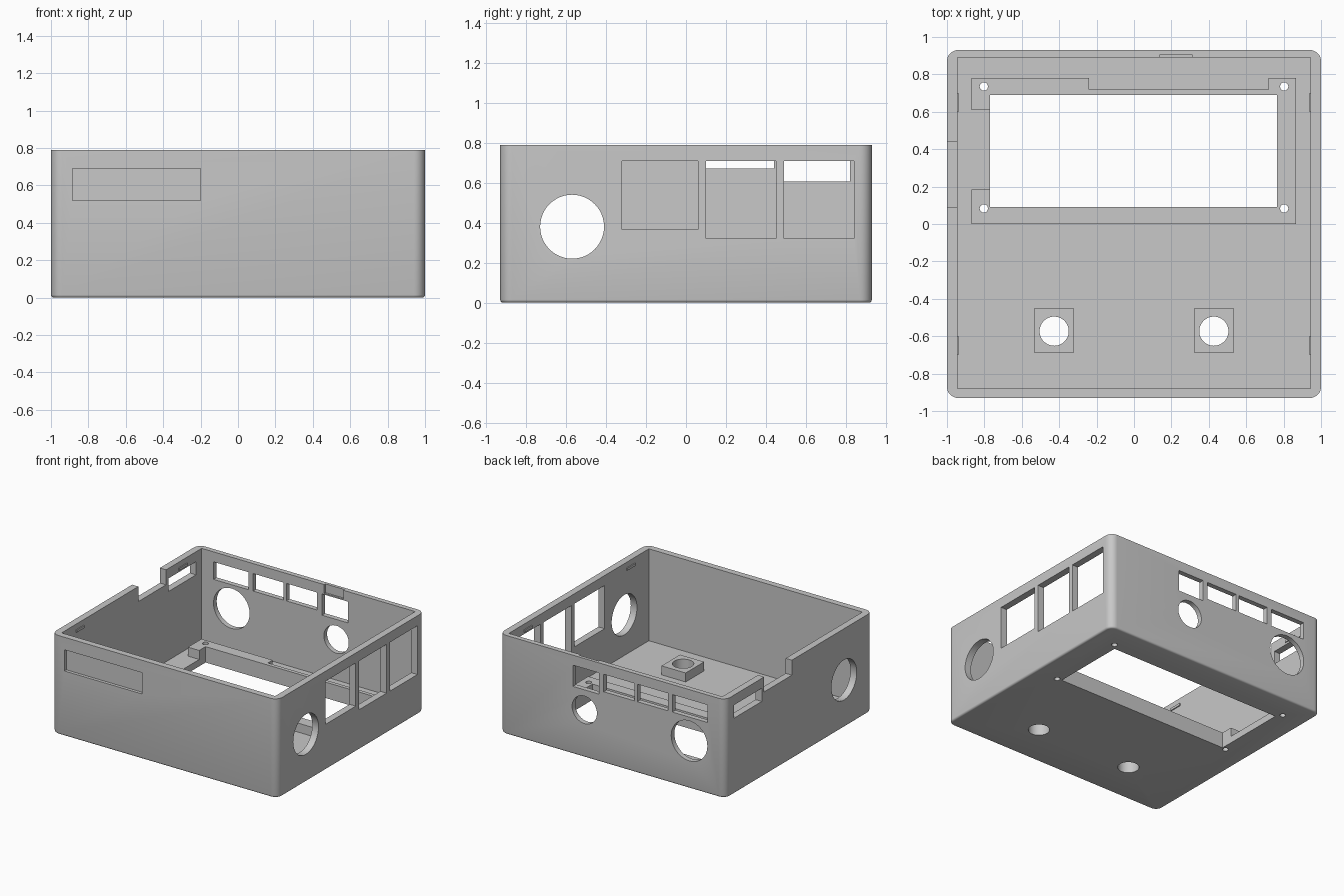
import bpy, bmesh, math
from mathutils import Matrix, Vector

cube = bpy.data.objects.get("Cube")
if cube:
    bpy.data.objects.remove(cube, do_unlink=True)

gray = bpy.data.materials.new("light gray plastic")
gray.use_nodes = True
color = (0.58, 0.58, 0.58, 1)
gray.diffuse_color = color
gray.node_tree.nodes["Principled BSDF"].inputs["Base Color"].default_value = color

TOP, WALL, FRAME_TOP = 0.79, 0.055, 0.127


def box(bm, x0, x1, y0, y1, z0, z1):
    mid = Vector((x0 + x1, y0 + y1, z0 + z1)) / 2
    size = Matrix.Diagonal((x1 - x0, y1 - y0, z1 - z0, 1))
    return bmesh.ops.create_cube(bm, size=1, matrix=Matrix.Translation(mid) @ size)


def rod(bm, center, radius, length, axis):
    turn = {"x": Matrix.Rotation(math.pi / 2, 4, "Y"),
            "y": Matrix.Rotation(math.pi / 2, 4, "X"),
            "z": Matrix.Identity(4)}[axis]
    bmesh.ops.create_cone(bm, cap_ends=True, segments=48, radius1=radius, radius2=radius,
                          depth=length, matrix=Matrix.Translation(center) @ turn)


def finish(bm, name):
    bmesh.ops.recalc_face_normals(bm, faces=bm.faces)
    mesh = bpy.data.meshes.new(name)
    bm.to_mesh(mesh)
    bm.free()
    mesh.materials.append(gray)
    obj = bpy.data.objects.new(name, mesh)
    bpy.context.collection.objects.link(obj)
    return obj


def cut(obj, cutter):
    mod = obj.modifiers.new("cut", "BOOLEAN")
    mod.operation, mod.solver, mod.object = "DIFFERENCE", "EXACT", cutter
    bpy.context.view_layer.objects.active = obj
    bpy.ops.object.modifier_apply(modifier=mod.name)


def smooth(obj):
    bpy.ops.object.select_all(action="DESELECT")
    obj.select_set(True)
    bpy.context.view_layer.objects.active = obj
    bpy.ops.object.shade_smooth_by_angle(angle=math.radians(35))


# Outer shell with rounded corners and a softened bottom edge
bm = bmesh.new()
box(bm, -1, 1, -0.93, 0.93, 0, TOP)
upright = [e for e in bm.edges if abs(e.verts[0].co.z - e.verts[1].co.z) > 0.1]
bmesh.ops.bevel(bm, geom=upright, offset=0.06, segments=8, profile=0.5, affect="EDGES")
bottom = [e for e in bm.edges if all(v.co.z < 0.001 for v in e.verts)]
bmesh.ops.bevel(bm, geom=bottom, offset=0.015, segments=3, profile=0.5, affect="EDGES")
case = finish(bm, "case_shell")

# Hollow inside
bm = bmesh.new()
box(bm, -0.945, 0.945, -0.88, 0.89, WALL, 1)
cavity = finish(bm, "cavity_cutter")
cut(case, cavity)

# Wall openings
bm = bmesh.new()
for y0, y1, z0 in ((-0.32, 0.06, 0.365), (0.1, 0.45, 0.32), (0.49, 0.84, 0.32)):
    box(bm, 0.9, 1.1, y0, y1, z0, 0.71)
for x0, x1, z0 in ((-0.84, -0.53, 0.57), (-0.49, -0.22, 0.57),
                   (-0.195, 0.077, 0.57), (0.12, 0.35, 0.54)):
    box(bm, x0, x1, 0.85, 1, z0, 0.71)
box(bm, -1.1, -0.9, 0.09, 0.44, 0.67, 1)
box(bm, -1.1, -0.9, 0.47, 0.82, 0.605, 0.71)
for side in (-1, 1):
    rod(bm, (side, -0.57, 0.38), 0.16, 0.2, "x")
rod(bm, (-0.68, 0.92, 0.38), 0.16, 0.2, "y")
rod(bm, (0.247, 0.92, 0.38), 0.11, 0.2, "y")
# Shallow label recess in front and a slot inside the back wall
box(bm, -0.885, -0.2, -1, -0.905, 0.52, 0.69)
box(bm, 0.14, 0.31, 0.87, 0.905, 0.72, 1)
openings = finish(bm, "wall_cutter")
cut(case, openings)

# Floor openings: display, screw holes and two knob holes
bm = bmesh.new()
box(bm, -0.77, 0.765, 0.09, 0.69, -0.1, 0.3)
for x in (-0.803, 0.803):
    for y in (0.083, 0.735):
        rod(bm, (x, y, 0.1), 0.022, 0.4, "z")
for x in (-0.427, 0.427):
    rod(bm, (x, -0.573, 0.1), 0.078, 0.4, "z")
floor_holes = finish(bm, "floor_cutter")
cut(case, floor_holes)

# Raised frame around the display, open on one side
outline = [(-0.87, 0), (0.865, 0), (0.865, 0.78), (0.72, 0.78), (0.72, 0.72),
           (-0.24, 0.72), (-0.24, 0.78), (-0.87, 0.78), (-0.87, 0.61),
           (-0.7, 0.61), (-0.7, 0.185), (-0.87, 0.185)]
bm = bmesh.new()
face = bm.faces.new([bm.verts.new((x, y, WALL)) for x, y in outline])
grown = bmesh.ops.extrude_face_region(bm, geom=[face])
bmesh.ops.translate(bm, vec=(0, 0, FRAME_TOP - WALL),
                    verts=[g for g in grown["geom"] if isinstance(g, bmesh.types.BMVert)])
frame = finish(bm, "display_frame")
cut(frame, floor_holes)

# Square bosses around the knob holes
bm = bmesh.new()
for x in (-0.427, 0.427):
    box(bm, x - 0.107, x + 0.107, -0.687, -0.453, WALL, FRAME_TOP)
bosses = finish(bm, "knob_bosses")
cut(bosses, floor_holes)

# Small snap ridges inside the side walls
bm = bmesh.new()
for side in (-1, 1):
    for y in (-0.65, 0.65):
        x0, x1 = sorted((side * 0.945, side * 0.937))
        box(bm, x0, x1, y - 0.05, y + 0.05, 0.725, 0.745)
finish(bm, "snap_ridges")

for cutter in (cavity, openings, floor_holes):
    bpy.data.objects.remove(cutter, do_unlink=True)
for part in (case, frame, bosses):
    smooth(part)
